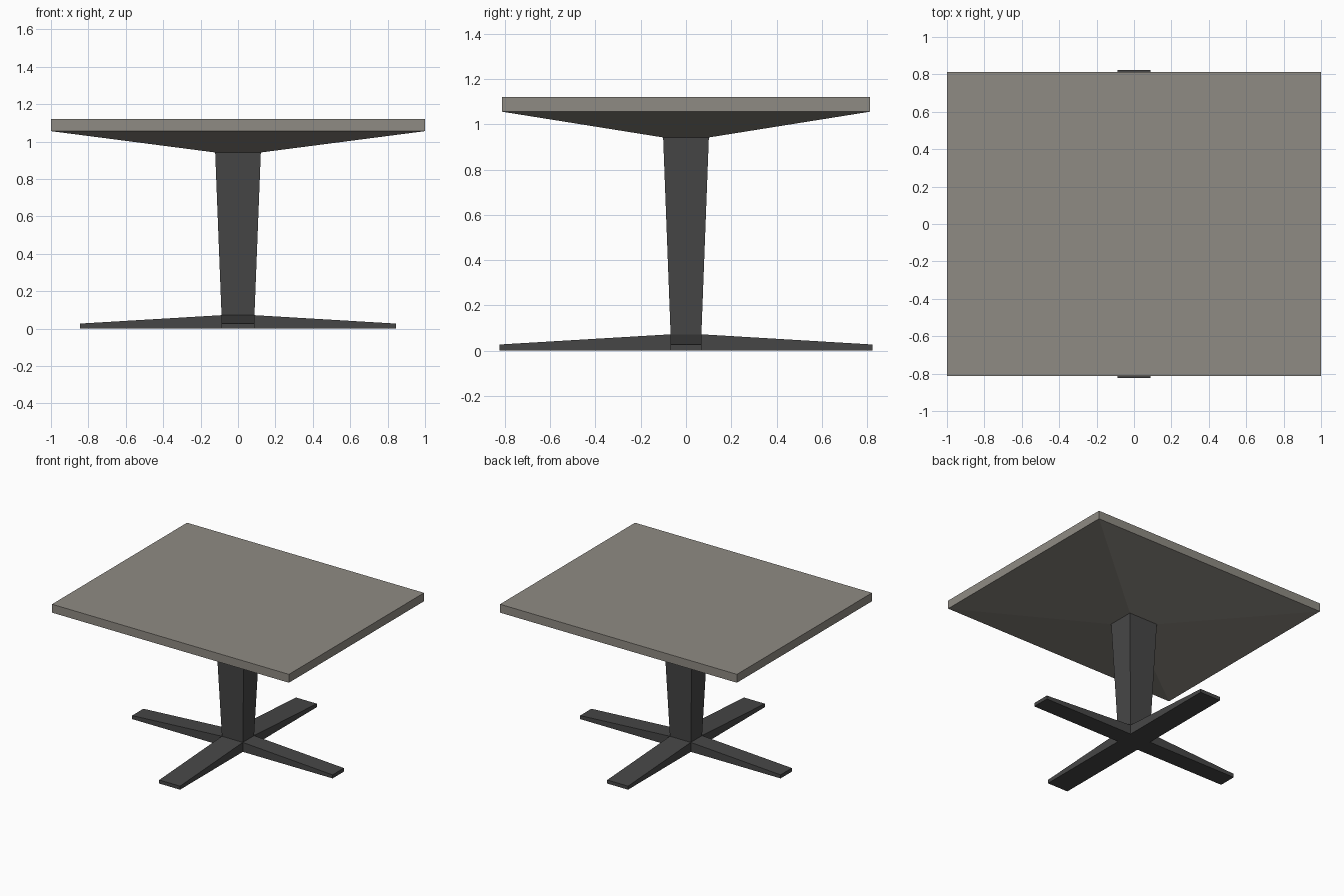
import bpy, bmesh, math
from mathutils import Matrix, Vector

if "Cube" in bpy.data.objects:
    bpy.data.objects.remove(bpy.data.objects["Cube"])


def material(name, rgb):
    m = bpy.data.materials.new(name)
    m.diffuse_color = (*rgb, 1.0)
    m.use_nodes = True
    m.node_tree.nodes["Principled BSDF"].inputs["Base Color"].default_value = m.diffuse_color
    return m


def loft(bm, rings, cap_end=False, mat=Matrix.Identity(4)):
    """Skin a chain of four-point rings, wound counter-clockwise seen from the end."""
    loops = [[bm.verts.new(mat @ Vector(p)) for p in r] for r in rings]
    for a, b in zip(loops, loops[1:]):
        for i in range(4):
            j = (i + 1) % 4
            bm.faces.new((a[i], a[j], b[j], b[i]))
    if cap_end:
        bm.faces.new(loops[-1])


def rect(hx, hy, z):
    return [(-hx, -hy, z), (hx, -hy, z), (hx, hy, z), (-hx, hy, z)]


def finish(bm, name, mat):
    bmesh.ops.remove_doubles(bm, verts=bm.verts, dist=0.0001)
    me = bpy.data.meshes.new(name)
    bm.to_mesh(me)
    bm.free()
    me.materials.append(mat)
    ob = bpy.data.objects.new(name, me)
    bpy.context.collection.objects.link(ob)
    return ob


stone = material("warm_grey_top", (0.275, 0.258, 0.228))
metal = material("dark_grey_base", (0.062, 0.062, 0.062))

COL_X, COL_Y = 0.088, 0.068      # column half sizes at the foot
HEAD_X, HEAD_Y = 0.122, 0.101    # column half sizes under the top
FOOT_H, TIP_H = 0.072, 0.027
HEAD_Z, EDGE_Z, TOP_Z = 0.942, 1.056, 1.12

# Table top: slab with an underside tapering down to the column
bm = bmesh.new()
loft(bm, [rect(HEAD_X, HEAD_Y, HEAD_Z), rect(1.0, 0.814, EDGE_Z),
          rect(1.0, 0.814, TOP_Z)], cap_end=True)
finish(bm, "table_top", stone)

# Column: widens towards the top
bm = bmesh.new()
loft(bm, [rect(COL_X, COL_Y, FOOT_H), rect(HEAD_X, HEAD_Y, HEAD_Z)])
finish(bm, "column", metal)

# Cross base: four sloping arms around a hub
bm = bmesh.new()
for k in range(4):
    inner, half, tip = (COL_X, COL_Y, 0.846) if k % 2 == 0 else (COL_Y, COL_X, 0.824)
    rings = [[(x, -half, 0), (x, half, 0), (x, half, h), (x, -half, h)]
             for x, h in ((inner, FOOT_H), (tip, TIP_H))]
    loft(bm, rings, True, Matrix.Rotation(k * math.pi / 2, 4, 'Z'))
# Hub underside, facing down
bm.faces.new([bm.verts.new(p) for p in reversed(rect(COL_X, COL_Y, 0))])
finish(bm, "cross_base", metal)
